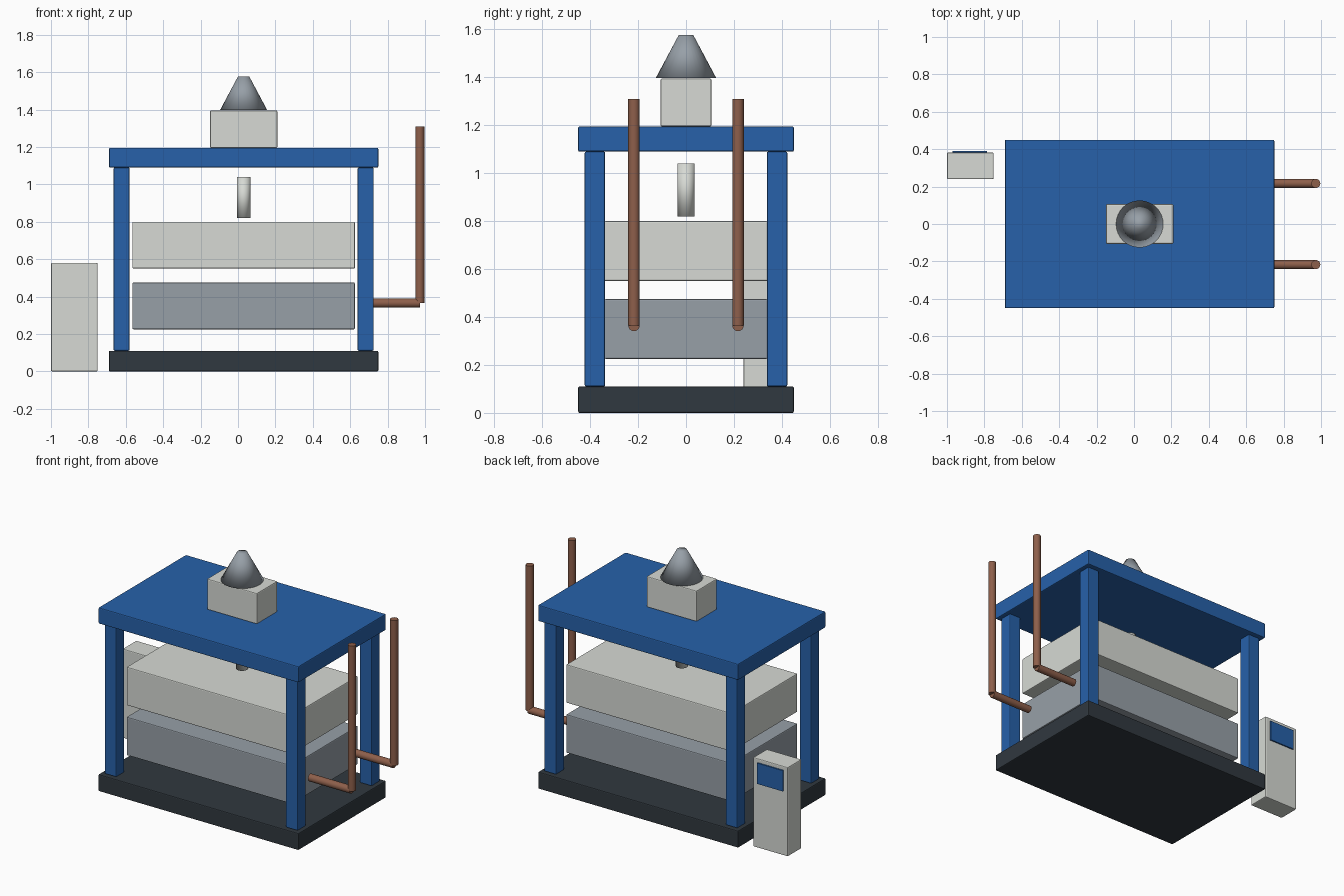
import bpy
import math

if "Cube" in bpy.data.objects:
    bpy.data.objects.remove(bpy.data.objects["Cube"])

CX = 0.03  # centre line of the press frame


def material(name, rgb):
    m = bpy.data.materials.new(name)
    m.diffuse_color = (*rgb, 1.0)
    m.use_nodes = True
    m.node_tree.nodes["Principled BSDF"].inputs["Base Color"].default_value = m.diffuse_color
    return m


BLUE = material("frame blue", (0.02, 0.12, 0.40))
DARK = material("base charcoal", (0.03, 0.04, 0.05))
LIGHT = material("light grey", (0.68, 0.70, 0.66))
STEEL = material("steel grey", (0.31, 0.35, 0.39))
COPPER = material("copper", (0.27, 0.115, 0.07))


def box(name, x, y, z, mat, bevel=0.006):
    """Softly bevelled box from (min, max) pairs."""
    bpy.ops.mesh.primitive_cube_add(size=1, location=[sum(p) / 2 for p in (x, y, z)])
    ob = bpy.context.object
    ob.name = name
    ob.scale = [p[1] - p[0] for p in (x, y, z)]
    bpy.ops.object.transform_apply(location=False, rotation=False, scale=True)
    ob.data.materials.append(mat)
    if bevel:
        mod = ob.modifiers.new("soft edges", 'BEVEL')
        mod.width = bevel
        mod.segments = 2
    return ob


def rod(name, centre, r1, r2, length, mat, along_x=False, full_smooth=False):
    """Cylinder or cone, upright or lying along x."""
    bpy.ops.mesh.primitive_cone_add(vertices=32, radius1=r1, radius2=r2, depth=length,
                                    location=centre,
                                    rotation=(0, math.pi / 2 if along_x else 0, 0))
    ob = bpy.context.object
    ob.name = name
    ob.data.materials.append(mat)
    if full_smooth:
        bpy.ops.object.shade_smooth()
    else:
        bpy.ops.object.shade_smooth_by_angle(angle=math.radians(40))
    return ob


# Frame: base slab, top slab and four posts
box("base", (CX - 0.72, CX + 0.72), (-0.45, 0.45), (0, 0.11), DARK)
box("top_slab", (CX - 0.72, CX + 0.72), (-0.45, 0.45), (1.09, 1.195), BLUE)
for sx, xn in ((-1, "left"), (1, "right")):
    for sy, yn in ((-1, "front"), (1, "back")):
        px, py = CX + sx * 0.6525, sy * 0.38
        box(f"post_{yn}_{xn}", (px - 0.0425, px + 0.0425), (py - 0.0425, py + 0.0425),
            (0.11, 1.09), BLUE)

# Pressing plates
box("lower_plate", (CX - 0.595, CX + 0.595), (-0.34, 0.34), (0.225, 0.475), STEEL)
box("upper_plate", (CX - 0.595, CX + 0.595), (-0.34, 0.34), (0.55, 0.80), LIGHT)

# Ram shaft, head block and hopper cone
rod("ram_shaft", (CX, 0, 0.93), 0.036, 0.036, 0.22, LIGHT, full_smooth=True)
box("head_block", (CX - 0.18, CX + 0.18), (-0.106, 0.106), (1.195, 1.395), LIGHT)
rod("head_cone", (CX, 0, 1.487), 0.126, 0.03, 0.18, STEEL, full_smooth=True)

# Pair of elbowed pipes
for y, n in ((-0.217, "front"), (0.217, "back")):
    rod(f"pipe_horizontal_{n}", (0.822, y, 0.365), 0.024, 0.024, 0.30, COPPER, along_x=True)
    rod(f"pipe_vertical_{n}", (0.972, y, 0.8375), 0.024, 0.024, 0.945, COPPER)

# Control cabinet with a screen on its back
box("control_cabinet", (-1.0, -0.75), (0.24, 0.382), (0, 0.58), LIGHT)
box("control_screen", (-0.97, -0.785), (0.382, 0.391), (0.42, 0.555), BLUE, bevel=0)
